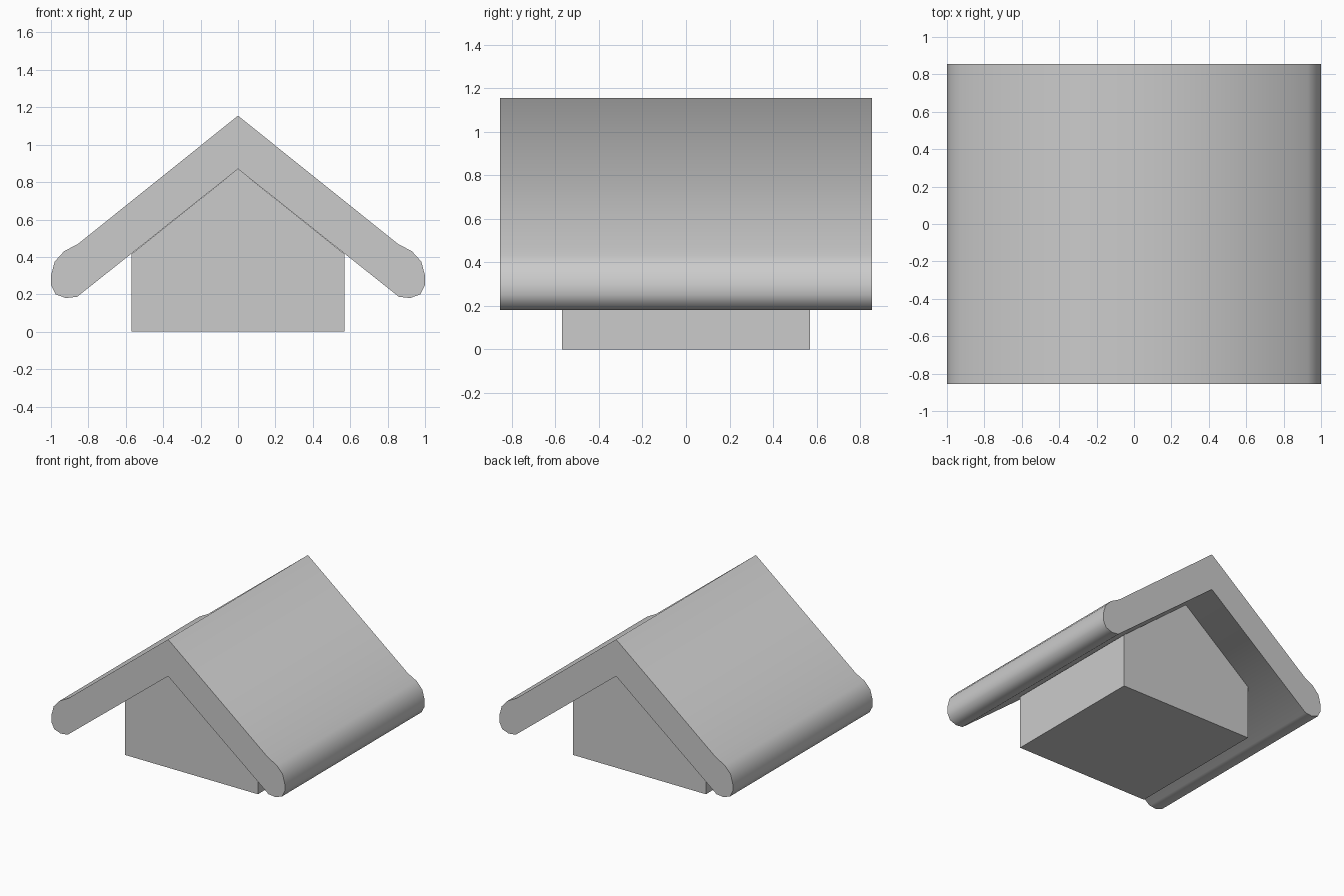
import bpy, bmesh, math

if "Cube" in bpy.data.objects:
    bpy.data.objects.remove(bpy.data.objects["Cube"])


def extrude_profile(name, points, half_depth):
    """Extrude an (x, z) outline along y, centred on y = 0."""
    bm = bmesh.new()
    face = bm.faces.new([bm.verts.new((x, -half_depth, z)) for x, z in points])
    new = bmesh.ops.extrude_face_region(bm, geom=[face])["geom"]
    verts = [v for v in new if isinstance(v, bmesh.types.BMVert)]
    bmesh.ops.translate(bm, verts=verts, vec=(0, 2 * half_depth, 0))
    bmesh.ops.recalc_face_normals(bm, faces=bm.faces[:])
    mesh = bpy.data.meshes.new(name)
    bm.to_mesh(mesh)
    bm.free()
    obj = bpy.data.objects.new(name, mesh)
    bpy.context.collection.objects.link(obj)
    return obj


# House body: pentagon with its gable meeting the roof underside
extrude_profile("house_body", [(-0.57, 0), (0.57, 0), (0.57, 0.415),
                               (0, 0.87), (-0.57, 0.415)], 0.57)

# Roof: right half of the outline with rounded eave, mirrored to the left
eave = [(0.855, 0.47), (0.93, 0.43), (0.98, 0.375), (1.0, 0.30), (1.0, 0.25),
        (0.975, 0.20), (0.92, 0.18), (0.86, 0.187)]
outline = ([(0, 1.155)] + eave + [(0, 0.87)]
           + [(-x, z) for x, z in reversed(eave)])
roof = extrude_profile("roof", outline, 0.855)

# Soft shading over the slopes, crisp gable ends
bpy.ops.object.select_all(action='DESELECT')
roof.select_set(True)
bpy.context.view_layer.objects.active = roof
bpy.ops.object.shade_smooth_by_angle(angle=math.radians(80))
